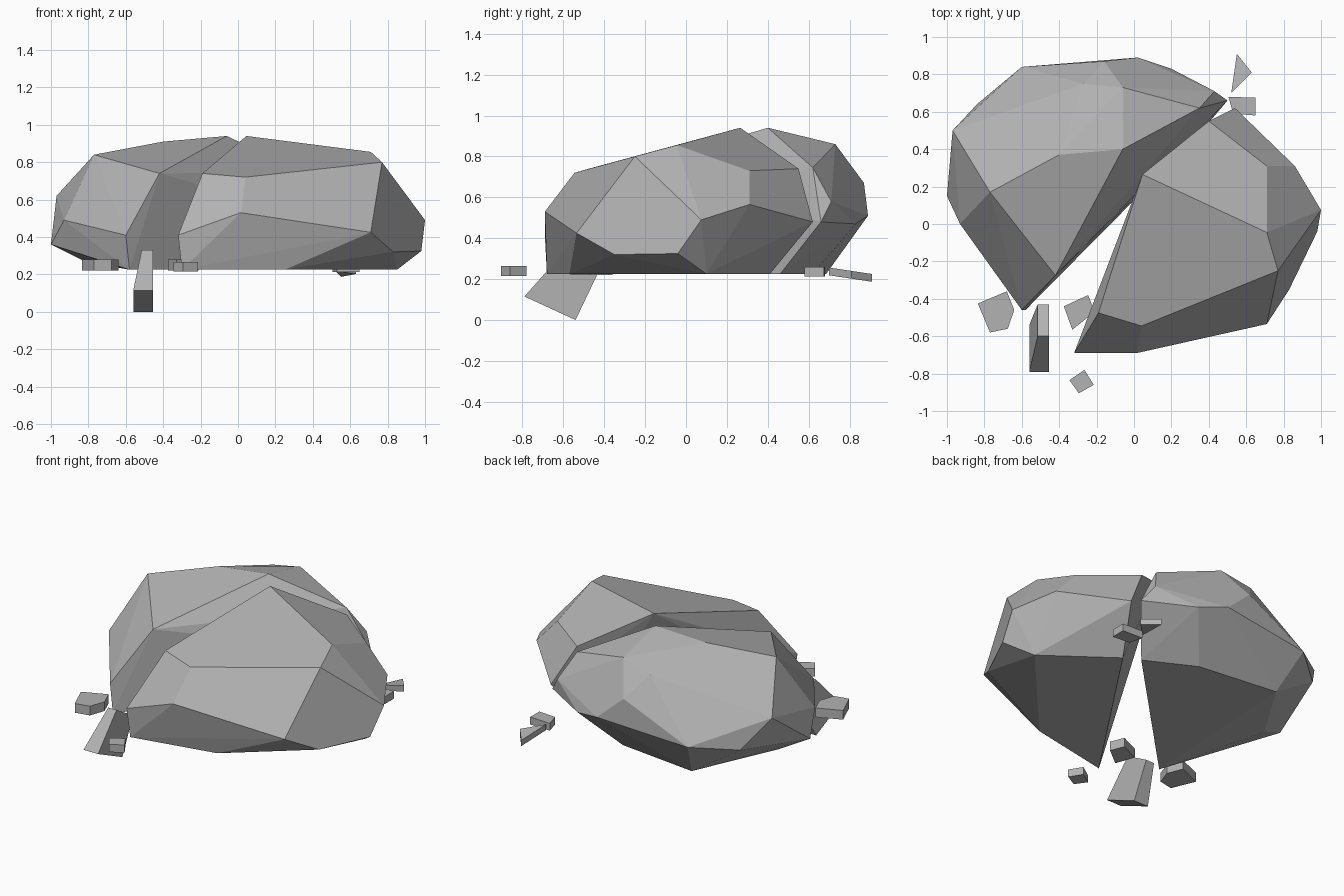
import bpy
import bmesh
import math
from mathutils import Vector

# Remove the default cube only
default_cube = bpy.data.objects.get("Cube")
if default_cube:
    bpy.data.objects.remove(default_cube, do_unlink=True)

# Single stone colour
stone = bpy.data.materials.new("grey_stone")
stone.use_nodes = True
stone_colour = (0.45, 0.45, 0.45, 1.0)
stone.diffuse_color = stone_colour
shader = stone.node_tree.nodes["Principled BSDF"]
shader.inputs["Base Color"].default_value = stone_colour
shader.inputs["Roughness"].default_value = 0.9

GROUND = 0.225  # level of the flat underside of the boulder


def chiselled_rock(name, corners):
    """Make a flat-faceted rock as the convex hull of its corners."""
    bm = bmesh.new()
    for corner in corners:
        bm.verts.new(Vector(corner))
    hull = bmesh.ops.convex_hull(bm, input=bm.verts)
    spare = [v for v in bm.verts if not v.link_faces]
    bmesh.ops.delete(bm, geom=spare, context='VERTS')
    # Merge nearly level triangles into larger facets
    bmesh.ops.dissolve_limit(bm, angle_limit=math.radians(3),
                             verts=bm.verts, edges=bm.edges)
    bmesh.ops.recalc_face_normals(bm, faces=bm.faces)
    mesh = bpy.data.meshes.new(name)
    bm.to_mesh(mesh)
    bm.free()
    mesh.materials.append(stone)
    rock = bpy.data.objects.new(name, mesh)
    bpy.context.collection.objects.link(rock)
    return rock


def chip(name, outline, bottom, top, slope=0.0):
    """Make a flat stone chip from an outline, optionally tilted along y."""
    pivot = outline[0][1]
    corners = [(x, y, level + slope * (y - pivot))
               for level in (bottom, top) for x, y in outline]
    return chiselled_rock(name, corners)


# Right half of the split boulder
crown = [(-.06, .4, .94), (-.4, .37, .91), (-.77, .17, .84),
         (-.06, .73, .86), (-.27, .75, .81), (.35, .62, .745),
         (-.42, -.275, .74)]
flank = [(-.16, .87, .67), (.02, .89, .51), (.2, .83, .47),
         (.43, .71, .58), (.5, .66, .48), (-.6, .84, .46),
         (-.84, .64, .43), (-.97, .5, .62), (-1, .15, .36),
         (-.93, 0, .49), (-.6, -.46, .41)]
base = [(-.58, -.46, GROUND), (.33, .46, GROUND), (.02, .62, GROUND),
        (-.52, .685, GROUND), (-.82, .22, .27)]
chiselled_rock("right_boulder_half", crown + flank + base)

# Left half of the split boulder
crown = [(.045, .265, .94), (.71, -.045, .855), (.77, -.25, .8),
         (.71, .31, .73), (.4, .55, .74), (.04, -.545, .72),
         (-.19, -.475, .74)]
flank = [(.015, -.69, .53), (-.32, -.69, .41), (.71, -.535, .425),
         (.83, -.35, .32), (.98, -.04, .325), (1, .075, .49),
         (.86, .31, .565), (.54, .62, .48)]
base = [(-.3, -.68, GROUND), (.25, -.57, GROUND), (.85, .1, GROUND),
        (.43, .41, GROUND)]
chiselled_rock("left_boulder_half", crown + flank + base)

# Tall splinter at the mouth of the crack: (inner x, y, z) pairs per end
outer_side = -.455
splinter = [(-.56, -.79, .115), (-.56, -.54, 0),
            (-.515, -.6, .33), (-.515, -.43, .23)]
splinter += [(outer_side, y, z) for x, y, z in splinter]
chiselled_rock("crack_splinter", splinter)

# Small chips scattered in front
chip("front_right_chip",
     [(-.68, -.36), (-.835, -.425), (-.77, -.58), (-.675, -.56), (-.64, -.46)],
     .22, .28)
chip("front_inner_chip",
     [(-.245, -.38), (-.21, -.47), (-.33, -.565), (-.375, -.44)],
     .22, .28)
chip("front_outer_chip",
     [(-.265, -.78), (-.215, -.86), (-.295, -.905), (-.345, -.835)],
     .215, .265)

# Small chips scattered behind
chip("back_square_chip",
     [(.505, .68), (.65, .675), (.65, .58), (.53, .59)],
     .212, .26)
chip("back_pointed_chip",
     [(.55, .91), (.63, .81), (.52, .7)],
     .187, .225, slope=-.15)
